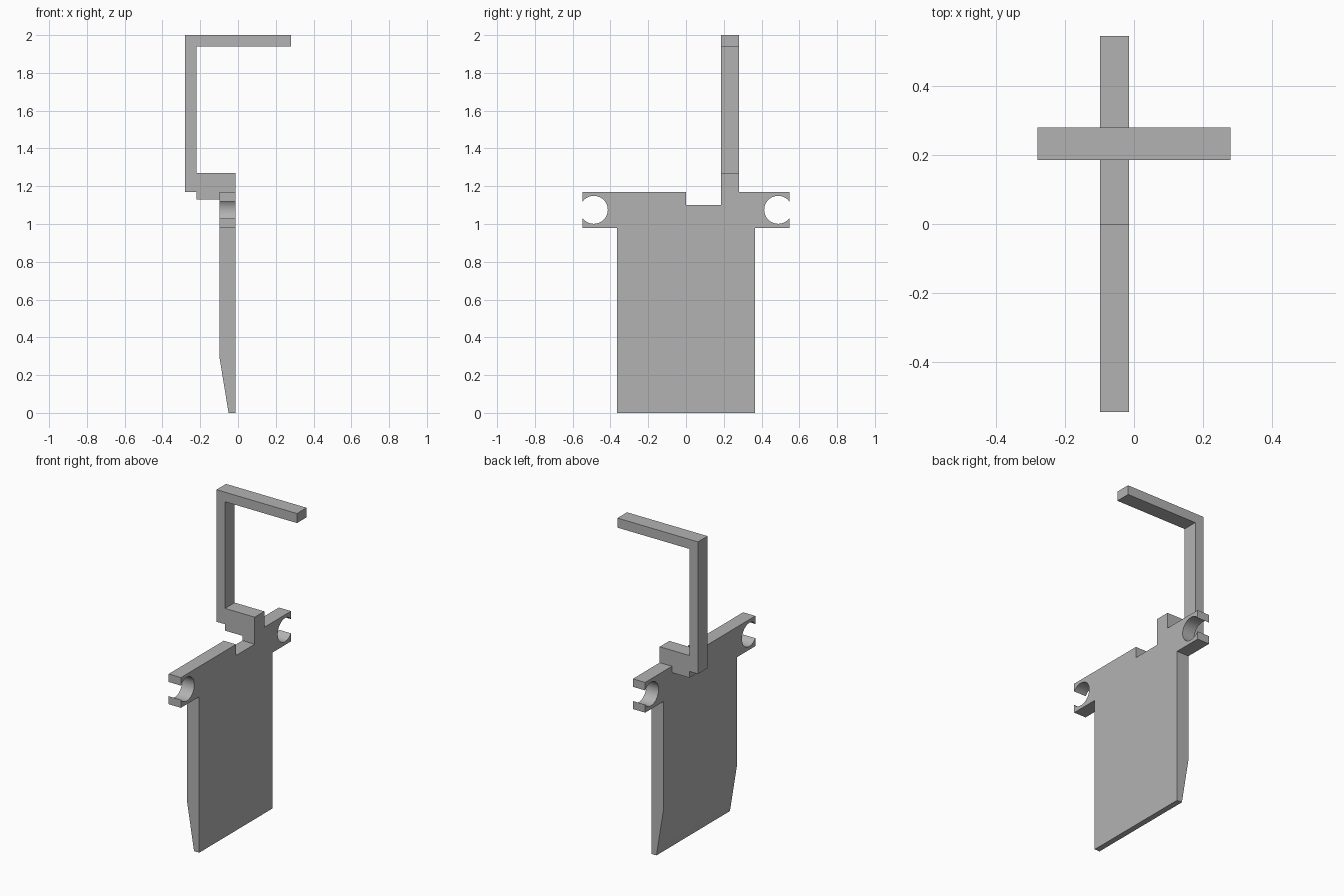
import bpy, bmesh
from math import sin, cos, pi, acos
from mathutils import Vector

cube = bpy.data.objects.get("Cube")
if cube:
    bpy.data.objects.remove(cube)

grey = bpy.data.materials.new("plain grey")
grey.use_nodes = True
colour = (0.45, 0.45, 0.45, 1)
grey.diffuse_color = colour
grey.node_tree.nodes["Principled BSDF"].inputs["Base Color"].default_value = colour

PLATE_BACK, PLATE_FACE = -0.099, -0.014
ARM_FRONT, ARM_REAR = 0.186, 0.281


def extrude_profile(points, depth):
    """Solid bmesh from a closed outline swept along a vector."""
    bm = bmesh.new()
    face = bm.faces.new([bm.verts.new(p) for p in points])
    swept = bmesh.ops.extrude_face_region(bm, geom=[face], use_keep_orig=True)
    moved = [g for g in swept["geom"] if isinstance(g, bmesh.types.BMVert)]
    bmesh.ops.translate(bm, verts=moved, vec=Vector(depth))
    bmesh.ops.recalc_face_normals(bm, faces=bm.faces)
    return bm


def finish(name, bm):
    mesh = bpy.data.meshes.new(name)
    bm.to_mesh(mesh)
    bm.free()
    mesh.materials.append(grey)
    obj = bpy.data.objects.new(name, mesh)
    bpy.context.collection.objects.link(obj)
    bpy.ops.object.select_all(action="DESELECT")
    obj.select_set(True)
    bpy.context.view_layer.objects.active = obj
    bpy.ops.object.shade_smooth_by_angle(angle=pi / 6)
    return obj


def clip_end(side, segments=28):
    """Open round socket at one end of the crossbar, from bottom to top."""
    end, centre_y, centre_z, radius = 0.547, 0.488, 1.075, 0.074
    gap = acos((end - centre_y) / radius)
    pts = [(0.365, 0.98), (end, 0.98)]
    for i in range(segments + 1):
        a = -gap - (2 * pi - 2 * gap) * i / segments
        pts.append((centre_y + radius * cos(a), centre_z + radius * sin(a)))
    pts.append((end, 1.17))
    return [(side * y, z) for y, z in pts]


# Plate with crossbar, sockets, top notch and the riser under the arm
outline = [(-0.365, 0), (0.365, 0)] + clip_end(1)
outline += [(ARM_REAR, 1.17), (ARM_REAR, 1.27), (ARM_FRONT, 1.27),
            (ARM_FRONT, 1.10), (0, 1.10), (0, 1.17)]
outline += reversed(clip_end(-1))
plate = extrude_profile([(PLATE_BACK, y, z) for y, z in outline],
                        (PLATE_FACE - PLATE_BACK, 0, 0))

# Bevelled lower edge on one side of the plate
bmesh.ops.bisect_plane(plate, geom=plate.verts[:] + plate.edges[:] + plate.faces[:],
                       plane_co=(0, 0, 0.3), plane_no=(0, 0, 1))
for v in plate.verts:
    if v.co.z < 0.01 and v.co.x < -0.05:
        v.co.x = -0.05
finish("plate", plate)

# Cranked arm: foot, upright and overhanging top bar
arm = [(PLATE_BACK, 1.27), (-0.22, 1.27), (-0.22, 1.94), (0.28, 1.94),
       (0.28, 2), (-0.28, 2), (-0.28, 1.17), (-0.22, 1.17),
       (-0.22, 1.13), (PLATE_BACK, 1.13)]
finish("arm", extrude_profile([(x, ARM_FRONT, z) for x, z in arm],
                              (0, ARM_REAR - ARM_FRONT, 0)))
